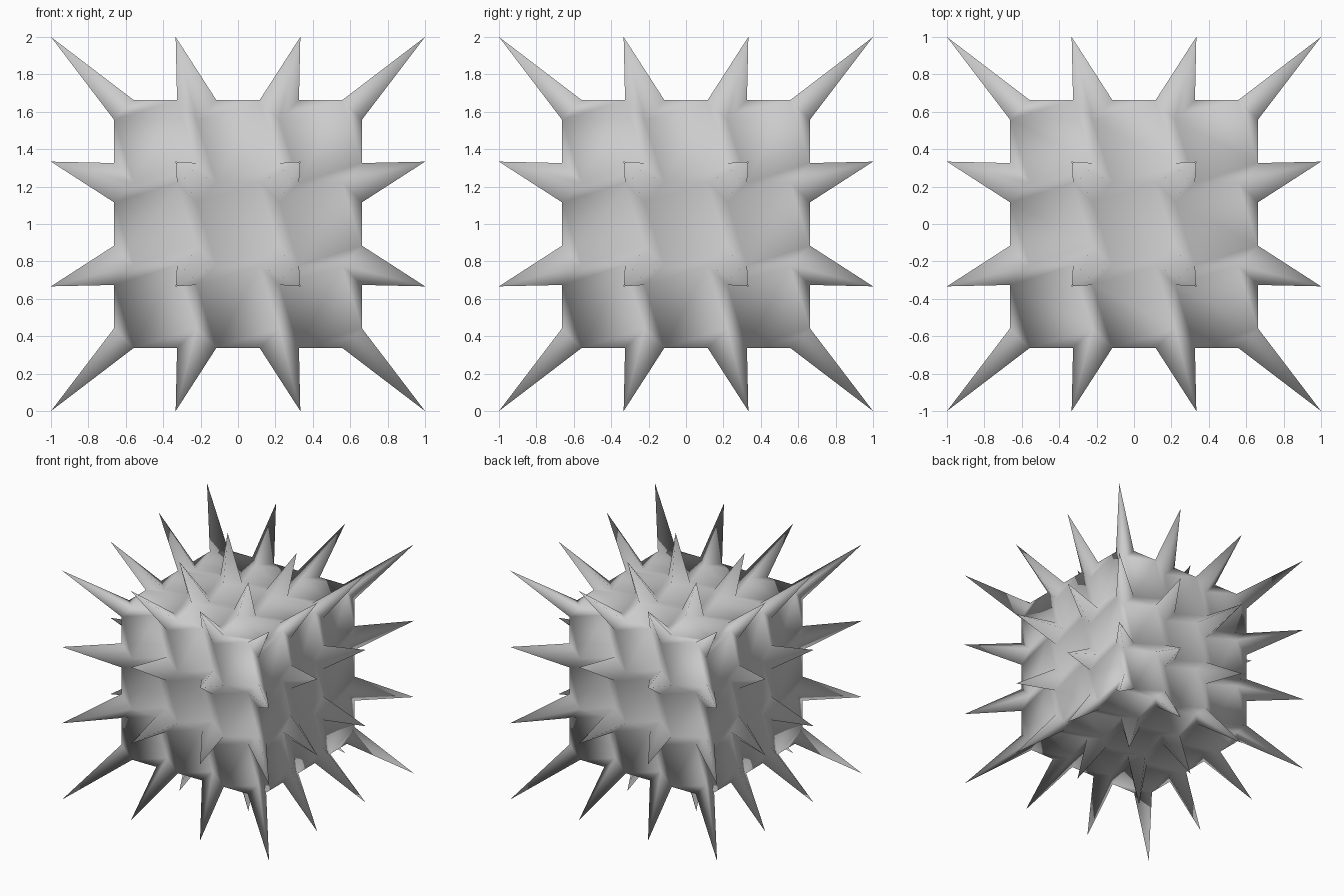
import bpy, bmesh

if "Cube" in bpy.data.objects:
    bpy.data.objects.remove(bpy.data.objects["Cube"])

BODY = 0.6625     # half size of the cube body
BASE = 0.105      # reach of each spike base along the grid edges

# Cube body, each side divided 3 x 3
bm = bmesh.new()
bmesh.ops.create_cube(bm, size=2 * BODY)
bmesh.ops.subdivide_edges(bm, edges=bm.edges[:], cuts=2, use_grid_fill=True)
roots = [v.co.copy() for v in bm.verts]

# Cut every grid point open into a small spike base
bmesh.ops.bevel(bm, geom=bm.verts[:], offset=BASE, offset_type='OFFSET',
                segments=1, profile=0.5, affect='VERTICES')

# Pull the middle of each base out to a spike tip
bases = []
for f in bm.faces:
    for r in roots:
        if all((v.co - r).length < BASE * 1.3 for v in f.verts):
            bases.append((f, r / BODY))
            break
for face, tip in bases:
    poked = bmesh.ops.poke(bm, faces=[face])
    poked["verts"][0].co = tip

bmesh.ops.recalc_face_normals(bm, faces=bm.faces[:])
for f in bm.faces:
    f.smooth = True

mesh = bpy.data.meshes.new("spiky_cube")
bm.to_mesh(mesh)
bm.free()
obj = bpy.data.objects.new("spiky_cube", mesh)
obj.location.z = 1
bpy.context.collection.objects.link(obj)
